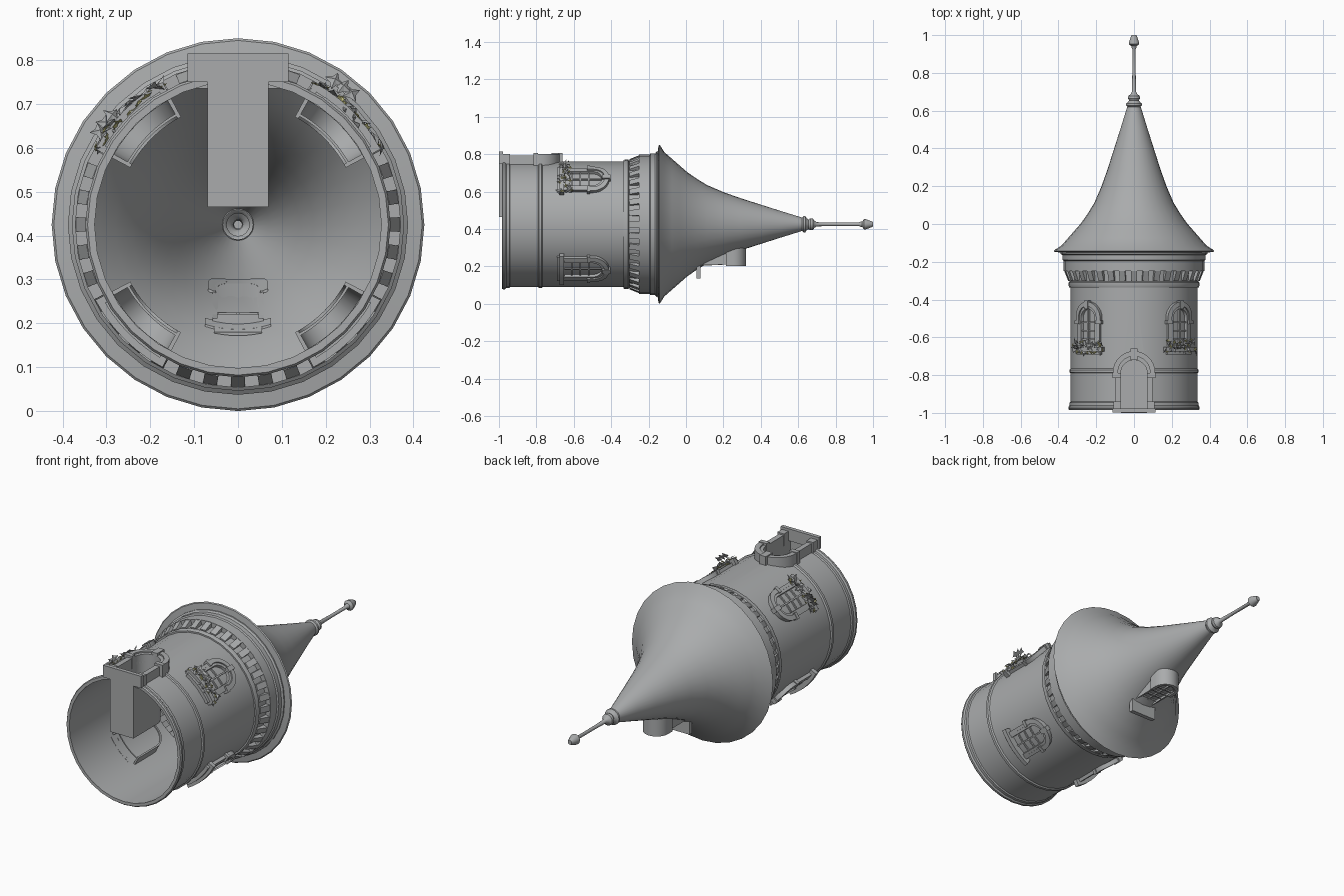
import bpy, bmesh, math, random
from mathutils import Vector

if "Cube" in bpy.data.objects:
    bpy.data.objects.remove(bpy.data.objects["Cube"])

C = 0.425        # height of the tower's axis, which runs along y
R = 0.335        # wall radius
random.seed(4)


def material(name, rgb):
    m = bpy.data.materials.new(name)
    m.diffuse_color = (*rgb, 1)
    m.use_nodes = True
    m.node_tree.nodes["Principled BSDF"].inputs["Base Color"].default_value = m.diffuse_color
    return m


STONE = material("grey stone", (0.40, 0.41, 0.415))
PETAL = material("pale yellow petals", (0.50, 0.48, 0.20))


def finish(name, bm, mat=STONE):
    bmesh.ops.recalc_face_normals(bm, faces=bm.faces)
    me = bpy.data.meshes.new(name)
    bm.to_mesh(me)
    bm.free()
    me.materials.append(mat)
    ob = bpy.data.objects.new(name, me)
    bpy.context.collection.objects.link(ob)
    return ob


# --- placement: (sideways, along axis, distance from axis) -> world
def curved(deg):
    def f(s, y, r):
        a = math.radians(deg) + s / R
        return Vector((r * math.sin(a), y, C + r * math.cos(a)))
    return f


def flat(deg):
    a = math.radians(deg)
    def f(s, y, r):
        return Vector((r * math.sin(a) + s * math.cos(a), y,
                       C + r * math.cos(a) - s * math.sin(a)))
    return f


def lathe(name, profile, n=32, closed=False):
    """Turn a (radius, y) profile around the axis."""
    bm = bmesh.new()
    rings = [[bm.verts.new((r * math.sin(k * math.tau / n), y, C + r * math.cos(k * math.tau / n)))
              for k in range(n)] for r, y in profile]
    pairs = list(zip(rings, rings[1:])) + ([(rings[-1], rings[0])] if closed else [])
    for a, b in pairs:
        for k in range(n):
            j = (k + 1) % n
            bm.faces.new((a[k], a[j], b[j], b[k]))
    if not closed and profile[-1][0] < 0.02:
        bm.faces.new(rings[-1])
    return finish(name, bm)


def add_strip(bm, A, B, r0, r1, place):
    """Solid band between paths A and B, from depth r0 to r1."""
    d0 = r0 if callable(r0) else lambda s, y: r0
    d1 = r1 if callable(r1) else lambda s, y: r1
    rows = [[bm.verts.new(place(*p, d(*p))) for p, d in ((a, d0), (a, d1), (b, d1), (b, d0))]
            for a, b in zip(A, B)]
    for p, q in zip(rows, rows[1:]):
        for k in range(4):
            j = (k + 1) % 4
            bm.faces.new((p[k], p[j], q[j], q[k]))
    bm.faces.new(rows[0])
    bm.faces.new(rows[-1])


def strip(name, A, B, r0, r1, place):
    bm = bmesh.new()
    add_strip(bm, A, B, r0, r1, place)
    return finish(name, bm)


def box(name, s0, s1, y0, y1, r0, r1, place, n=6):
    xs = [s0 + (s1 - s0) * i / n for i in range(n + 1)]
    return strip(name, [(s, y0) for s in xs], [(s, y1) for s in xs], r0, r1, place)


def arch_path(w, y0, spring, n=14):
    arc = [(-w * math.cos(math.pi * i / n), spring + w * math.sin(math.pi * i / n))
           for i in range(n + 1)]
    return [(-w, y0)] + arc + [(w, y0)]


def arch_frame(name, wi, wo, y0, spring, r0, r1, place):
    return strip(name, arch_path(wi, y0, spring), arch_path(wo, y0, spring), r0, r1, place)


def arch_fill(name, w, y0, spring, r0, r1, place):
    top = arch_path(w, y0, spring)[1:-1]
    return strip(name, [(s, y0) for s, _ in top], top, r0, r1, place)


# --- tower wall with its door opening
wall = lathe("tower_wall", [(R - 0.008, -0.985), (0.343, -0.985), (0.348, -0.978), (0.348, -0.968),
             (0.341, -0.96), (0.341, -0.945), (R, -0.94), (R, -0.79), (0.342, -0.786),
             (0.342, -0.772), (R, -0.766), (R, -0.31), (R - 0.008, -0.31)], closed=True)
cutter = arch_fill("door_cutter", 0.07, -1.1, -0.79, 0.25, 0.45, flat(0))
cutter.hide_render = True
cutter.hide_viewport = True
cut = wall.modifiers.new("door opening", 'BOOLEAN')
cut.operation, cut.object, cut.solver = 'DIFFERENCE', cutter, 'EXACT'

# --- cornice, flared roof and finial
lathe("cornice", [(0.328, -0.335), (0.343, -0.335), (0.347, -0.325), (0.347, -0.31), (0.341, -0.305),
      (0.346, -0.25), (0.372, -0.25), (0.372, -0.195), (0.379, -0.19), (0.379, -0.165),
      (0.388, -0.158), (0.388, -0.15)])
lathe("roof", [(0.385, -0.152), (0.42, -0.147), (0.425, -0.142), (0.418, -0.136), (0.385, -0.115),
      (0.35, -0.075), (0.315, -0.035), (0.28, 0.005), (0.245, 0.055), (0.21, 0.112),
      (0.172, 0.2), (0.14, 0.29), (0.105, 0.4), (0.07, 0.51), (0.036, 0.62)])
lathe("finial", [(0.034, 0.62), (0.043, 0.628), (0.043, 0.638), (0.032, 0.645), (0.026, 0.655),
      (0.032, 0.665), (0.03, 0.678), (0.018, 0.688), (0.011, 0.7), (0.009, 0.8), (0.009, 0.925),
      (0.014, 0.935), (0.014, 0.942), (0.028, 0.952), (0.027, 0.962), (0.016, 0.992), (0.012, 1.0)], 16)

# --- sloping corbels under the cornice
bm = bmesh.new()
for k in range(36):
    add_strip(bm, [(-0.016, -0.303), (0.016, -0.303)], [(-0.016, -0.248), (0.016, -0.248)],
              0.335, lambda s, y: 0.348 + (y + 0.303) * 0.4, flat(k * 10))
finish("corbels", bm)

# --- doorway: deep recess, arched frame, capitals, keystone, threshold
F = flat(0)
bm = bmesh.new()
outline = arch_path(0.07, -1.0, -0.79)
lower = [bm.verts.new(F(s, y, 0.04)) for s, y in outline]
upper = [bm.verts.new(F(s, y, 0.35)) for s, y in outline]
for k in range(len(outline)):
    j = (k + 1) % len(outline)
    bm.faces.new((lower[k], lower[j], upper[j], upper[k]))
bm.faces.new(lower)
finish("door_recess", bm)
arch_frame("door_frame", 0.07, 0.098, -0.98, -0.79, 0.31, 0.368, F)
arch_frame("door_arch_moulding", 0.085, 0.112, -0.79, -0.785, 0.31, 0.376, F)
box("door_keystone", -0.018, 0.018, -0.72, -0.66, 0.32, 0.382, F, 1)
for sd in (-1, 1):
    box("door_capital", sd * 0.068, sd * 0.115, -0.815, -0.79, 0.31, 0.38, F, 1)
    box("door_plinth", sd * 0.068, sd * 0.108, -0.98, -0.94, 0.31, 0.376, F, 1)
box("threshold", -0.115, 0.115, -0.999, -0.978, 0.325, 0.39, F, 1)


# --- four arched wall windows
def window(deg):
    P = curved(deg)
    arch_frame("window_frame", 0.05, 0.068, -0.65, -0.5, 0.325, 0.35, P)
    arch_frame("window_hood", 0.062, 0.086, -0.52, -0.497, 0.325, 0.357, P)
    box("window_keystone", -0.012, 0.012, -0.45, -0.404, 0.33, 0.362, P, 1)
    box("window_sill", -0.1, 0.1, -0.675, -0.652, 0.325, 0.368, P)
    box("window_sill_moulding", -0.085, 0.085, -0.69, -0.675, 0.325, 0.352, P)
    for sd in (-1, 1):
        box("window_column", sd * 0.064, sd * 0.08, -0.652, -0.52, 0.325, 0.351, P, 1)
        box("window_capital", sd * 0.058, sd * 0.092, -0.53, -0.512, 0.325, 0.36, P, 1)
    for y in (-0.61, -0.565, -0.52):
        box("window_bar", -0.05, 0.05, y - 0.004, y + 0.004, 0.33, 0.341, P, 4)
    box("window_mullion", -0.004, 0.004, -0.65, -0.45, 0.33, 0.343, P, 1)
    # inner niche
    arch_frame("window_niche", 0.09, 0.1, -0.67, -0.51, 0.278, 0.33, P)
    arch_fill("window_niche_back", 0.09, -0.67, -0.51, 0.284, 0.29, P)


for deg in (45, 135, 225, 315):
    window(deg)


# --- roof dormer on the underside
def roof_surface(s, y):
    pts = [(0.0, 0.284), (0.055, 0.245), (0.112, 0.21), (0.2, 0.172), (0.29, 0.14), (0.4, 0.105)]
    for (a, ra), (b, rb) in zip(pts, pts[1:]):
        if y <= b:
            r = ra + (rb - ra) * (y - a) / (b - a)
            return math.sqrt(max(r * r - s * s, 0.0004)) - 0.006
    return 0.1


D = flat(180)
arch_frame("dormer_hood", 0.05, 0.068, 0.215, 0.252, roof_surface, 0.222, D)
arch_frame("dormer_jambs", 0.046, 0.058, 0.075, 0.245, roof_surface, 0.214, D)
arch_fill("dormer_pane", 0.048, 0.075, 0.245, roof_surface, 0.204, D)
for y in (0.12, 0.16, 0.2, 0.24):
    box("dormer_bar", -0.047, 0.047, y - 0.004, y + 0.004, 0.2, 0.211, D, 1)
box("dormer_mullion", -0.004, 0.004, 0.08, 0.29, 0.2, 0.212, D, 1)
box("dormer_sill", -0.075, 0.075, 0.055, 0.078, roof_surface, 0.29, D)
box("dormer_sill_bracket", -0.055, 0.055, 0.035, 0.056, roof_surface, 0.245, D)


# --- flowers and leaves spilling over the two upper sills
def add_star(bm, centre, axis, size, points, inner):
    q = axis.to_track_quat('Z', 'Y')
    tip = bm.verts.new(centre + axis * size * 0.35)
    turn = random.random() * 6
    ring = []
    for k in range(points * 2):
        a = turn + math.pi * k / points
        rad = size if k % 2 == 0 else size * inner
        ring.append(bm.verts.new(centre + q @ Vector((rad * math.cos(a), rad * math.sin(a), 0))))
    for k in range(points * 2):
        bm.faces.new((tip, ring[k], ring[(k + 1) % (points * 2)]))
    bm.faces.new(ring)


def planting(deg, leaf_reach):
    P = curved(deg)
    for name, count, size, pts, inner, mat in (("leaves", 24, 0.02, 3, 0.45, STONE),
                                               ("flowers", 20, 0.014, 5, 0.45, PETAL)):
        bm = bmesh.new()
        for i in range(count):
            s = -0.1 + 0.2 * (i + 0.5) / count
            y = random.uniform(-0.685, -0.615)
            r = random.uniform(0.352, 0.372)
            out = P(s, 0, 1) - P(s, 0, 0)
            axis = (out + Vector([random.uniform(-0.7, 0.7) for _ in range(3)])).normalized()
            add_star(bm, P(s, y, r), axis, size * random.uniform(0.75, 1.15), pts, inner)
        if name == "leaves":
            for s in (-0.065, -0.045, -0.025):
                add_star(bm, P(s, -0.65, leaf_reach), Vector((0.2, -0.8, 0.5)).normalized(),
                         0.024, 4, 0.5)
        finish(name, bm, mat)


planting(45, 0.395)
planting(315, 0.38)

# --- smooth round surfaces, keep hard edges
for ob in bpy.context.scene.objects:
    if ob.type == 'MESH' and ob is not cutter and ob.name.split(".")[0] not in ("leaves", "flowers"):
        ob.select_set(True)
        bpy.context.view_layer.objects.active = ob
bpy.ops.object.shade_smooth_by_angle(angle=math.radians(30))
